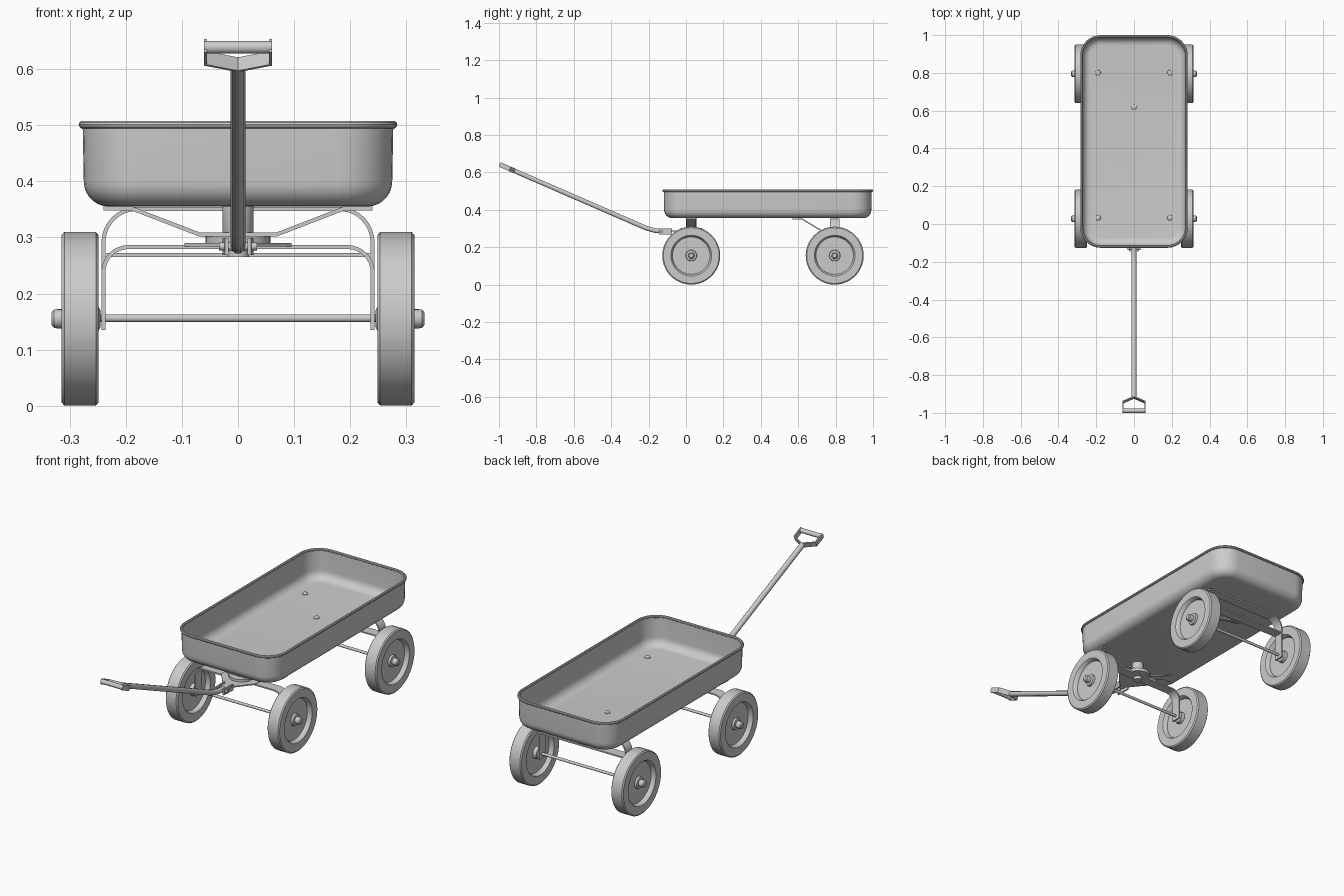
import bpy, bmesh, math
from mathutils import Vector

if "Cube" in bpy.data.objects:
    bpy.data.objects.remove(bpy.data.objects["Cube"])

FRONT, REAR, R = 0.028, 0.795, 0.155   # axle positions, wheel radius
ANG = math.radians


def add(name, bm, thick=0, offset=0.0, weld=1e-5):
    bmesh.ops.remove_doubles(bm, verts=bm.verts, dist=weld)
    bmesh.ops.recalc_face_normals(bm, faces=bm.faces)
    me = bpy.data.meshes.new(name)
    bm.to_mesh(me)
    bm.free()
    ob = bpy.data.objects.new(name, me)
    bpy.context.collection.objects.link(ob)
    bpy.ops.object.select_all(action='DESELECT')
    bpy.context.view_layer.objects.active = ob
    ob.select_set(True)
    if thick:
        m = ob.modifiers.new("thickness", 'SOLIDIFY')
        m.thickness, m.offset, m.use_even_offset = thick, offset, True
        bpy.ops.object.convert(target='MESH')
    bpy.ops.object.shade_smooth_by_angle(angle=ANG(35))
    return ob


def loft(loops, closed=False, cap=False):
    bm = bmesh.new()
    rings = [[bm.verts.new(p) for p in lp] for lp in loops]
    n = len(rings[0])
    for k in range(len(rings) if closed else len(rings) - 1):
        a, b = rings[k], rings[(k + 1) % len(rings)]
        for i in range(n):
            j = (i + 1) % n
            bm.faces.new((a[i], a[j], b[j], b[i]))
    if cap:
        bm.faces.new(rings[-1])
    return bm


def lathe(name, profile, loc, axis='Z', seg=32, flip=1):
    """Revolve (radius, height) points about the X or Z axis."""
    loops = []
    for r, h in profile:
        ring = []
        for i in range(seg):
            a = 2 * math.pi * i / seg
            c, s = r * math.cos(a), r * math.sin(a)
            ring.append((h * flip, c, s) if axis == 'X' else (c, s, h))
        loops.append(ring)
    ob = add(name, loft(loops))
    ob.location = loc
    return ob


def rod(name, r, half, loc, seg=16):
    return lathe(name, [(0, -half), (r, -half), (r, half), (0, half)], loc, 'X', seg)


def strap(name, pts, width, thick=0.007):
    """Flat metal strip following 3D points; width is a vector."""
    bm = bmesh.new()
    w = Vector(width) / 2
    rows = [(bm.verts.new(Vector(p) - w), bm.verts.new(Vector(p) + w)) for p in pts]
    for (a, b), (c, d) in zip(rows, rows[1:]):
        bm.faces.new((a, b, d, c))
    return add(name, bm, thick)


def plate(name, outline, z, thick):
    bm = bmesh.new()
    bm.faces.new([bm.verts.new((x, y, z)) for x, y in outline])
    return add(name, bm, thick)


def tray_loop(inset, z):
    hw, hl, r = 0.277 - inset, 0.556 - inset, 0.1 - inset
    out = []
    for q, (sx, sy) in enumerate(((1, 1), (-1, 1), (-1, -1), (1, -1))):
        for k in range(9):
            a = ANG(90 * q + 90 * k / 8)
            out.append((sx * (hw - r) + r * math.cos(a),
                        0.437 + sy * (hl - r) + r * math.sin(a), z))
    return out


def arch(y, top, r):
    """Axle bracket: two legs joined by a rounded bridge."""
    half = [(0.24, 0.135)]
    for k in range(9):
        a = ANG(90 * k / 8)
        half.append((0.24 - r + r * math.cos(a), top - r + r * math.sin(a)))
    pts = half + [(-x, z) for x, z in reversed(half)]
    return [(x, y, z) for x, z in pts]


# tray with rounded bottom edge
section = [(0, 0.501), (0.002, 0.40)]
for k in range(1, 8):
    a = ANG(90 * k / 7)
    section.append((0.002 + 0.045 * (1 - math.cos(a)), 0.40 - 0.045 * math.sin(a)))
tray = add("tray", loft([tray_loop(i, z) for i, z in section], cap=True), 0.004, -1.0)

# rolled rim
add("tray_rim", loft([tray_loop(0.007 * math.cos(ANG(36 * k)),
                                0.501 + 0.007 * math.sin(ANG(36 * k)))
                      for k in range(10)], closed=True))

# floor bolts
dome = [(0.015, 0), (0.014, 0.004), (0.009, 0.007), (0, 0.008)]
for i, (x, y) in enumerate(((-.19, FRONT + .005), (.19, FRONT + .005),
                            (-.19, REAR + .005), (.19, REAR + .005), (0, 0.62))):
    lathe(f"floor_bolt_{i}", dome, (x, y, 0.358), seg=16)

# wheels: tyre, recessed disc and hub in one profile
wheel = [(0, 0.051), (0.011, 0.051), (0.016, 0.047), (0.017, 0.041), (0.017, 0.024),
         (0.028, 0.022), (0.03, 0.012), (0.1, 0.012), (0.105, 0.029), (0.109, 0.033),
         (0.149, 0.033), (0.155, 0.028), (0.155, -0.028), (0.149, -0.033),
         (0.109, -0.033), (0.105, -0.029), (0.1, -0.012), (0.03, -0.012),
         (0.028, -0.03), (0.015, -0.036), (0, -0.036)]
for label, y in (("front", FRONT), ("rear", REAR)):
    for side, s in (("left", -1), ("right", 1)):
        lathe(f"{label}_wheel_{side}", wheel, (s * 0.2815, y, R), 'X', 40, s)
    rod(f"{label}_axle", 0.007, 0.26, (0, y, R + 0.001))

# axle brackets
W = (0, 0.05, 0)
strap("front_axle_bracket", arch(FRONT, 0.283, 0.045), W)
strap("rear_axle_bracket", arch(REAR, 0.351, 0.06), W)
strap("rear_cross_strap", [(-0.237, REAR, 0.269), (0.237, REAR, 0.269)], W)
strap("rear_diagonal_brace", [(0, 0.57, 0.352), (0, 0.62, 0.351), (0, 0.745, 0.275),
                              (0, REAR + 0.02, 0.274)], (0.056, 0, 0))

# front bolster hung under the tray
half = [(0.24, 0.352), (0.19, 0.352), (0.068, 0.305)]
strap("front_bolster", [(x, FRONT, z) for x, z in
                        half + [(-x, z) for x, z in reversed(half)]], W)
lathe("king_pin", [(0, 0.265), (0.02, 0.265), (0.02, 0.29), (0.028, 0.305),
                   (0.028, 0.357), (0, 0.357)], (0, FRONT, 0), seg=20)
lathe("turntable", [(0, 0.286), (0.058, 0.286), (0.058, 0.302), (0, 0.302)],
      (0, FRONT, 0), seg=32)

# tongue plate and hitch yoke
plate("tongue_plate", [(-0.095, FRONT + 0.025), (0.095, FRONT + 0.025),
                       (0.095, FRONT - 0.025), (0.028, -0.08), (0.028, -0.11),
                       (-0.028, -0.11), (-0.028, -0.08), (-0.095, FRONT - 0.025)],
      0.287, 0.006)
for side, s in (("left", -1), ("right", 1)):
    strap(f"hitch_ear_{side}", [(s * 0.024, -0.075, 0.284), (s * 0.02, -0.145, 0.284)],
          (0, 0, 0.03), 0.007)
rod("hitch_pin", 0.007, 0.034, (0, -0.13, 0.284))

# handle shaft, curved near the hitch
path = [(-0.917, 0.608), (-0.245, 0.316), (-0.215, 0.303), (-0.185, 0.294),
        (-0.16, 0.288), (-0.115, 0.284)]
curve = bpy.data.curves.new("handle_shaft", 'CURVE')
curve.dimensions = '3D'
curve.bevel_depth, curve.bevel_resolution, curve.use_fill_caps = 0.013, 3, True
sp = curve.splines.new('POLY')
sp.points.add(len(path) - 1)
for p, (y, z) in zip(sp.points, path):
    p.co = (0, y, z, 1)
shaft = bpy.data.objects.new("handle_shaft", curve)
bpy.context.collection.objects.link(shaft)
bpy.ops.object.select_all(action='DESELECT')
bpy.context.view_layer.objects.active = shaft
shaft.select_set(True)
bpy.ops.object.convert(target='MESH')
bpy.ops.object.shade_smooth_by_angle(angle=ANG(40))

# handle grip: bent strap and cross bar
d = Vector((0, path[0][0] - path[1][0], path[0][1] - path[1][1])).normalized()
up = Vector((0, -d.z, d.y)) * 0.026
base = Vector((0, path[0][0], path[0][1]))
loop = [(-0.058, 0.086), (-0.058, 0.028), (0, 0.0), (0.058, 0.028), (0.058, 0.086)]
strap("grip_frame", [base + d * t + Vector((x, 0, 0)) for x, t in loop], up, 0.006)
rod("grip_bar", 0.0115, 0.061, base + d * 0.078)
